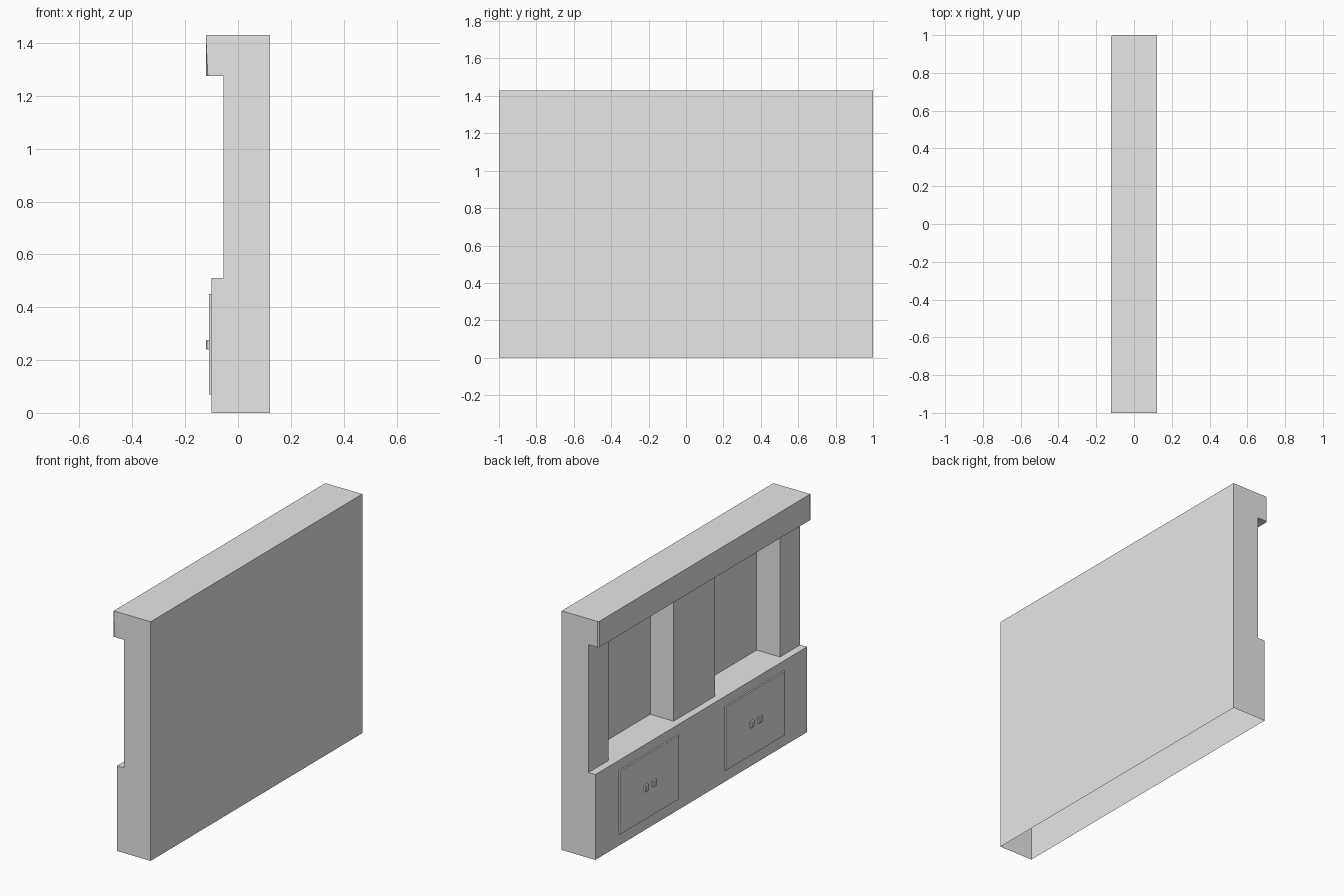
import bpy
import bmesh
from mathutils import Matrix, Vector

old = bpy.data.objects.get("Cube")
if old:
    bpy.data.objects.remove(old, do_unlink=True)

# Single plain grey finish
grey = bpy.data.materials.new("plain grey")
grey.use_nodes = True
colour = (0.8, 0.8, 0.8, 1)
grey.diffuse_color = colour
grey.node_tree.nodes["Principled BSDF"].inputs["Base Color"].default_value = colour

BACK, BASE, POST, HEAD, NICHE = 0.122, -0.10, -0.055, -0.122, 0.10
LEDGE, SOFFIT, TOP = 0.51, 1.275, 1.43


def finish(bm, name):
    bmesh.ops.recalc_face_normals(bm, faces=bm.faces)
    mesh = bpy.data.meshes.new(name)
    bm.to_mesh(mesh)
    bm.free()
    mesh.materials.append(grey)
    obj = bpy.data.objects.new(name, mesh)
    bpy.context.collection.objects.link(obj)
    return obj


def box(name, low, high, bevel=0):
    low, high = Vector(low), Vector(high)
    bm = bmesh.new()
    size = Matrix.Diagonal((*(high - low), 1))
    bmesh.ops.create_cube(bm, size=1, matrix=Matrix.Translation((low + high) / 2) @ size)
    if bevel:
        front = [e for e in bm.edges if all(v.co.x < low.x + 0.001 for v in e.verts)]
        bmesh.ops.bevel(bm, geom=front, offset=bevel, segments=1, affect='EDGES')
    return finish(bm, name)


# Cabinet shell, open underneath
bm = bmesh.new()


def face(points):
    bm.faces.new([bm.verts.new(p) for p in points])


# Plan of the posts and two niches
plan = [(POST, -1)]
for a, b in ((-0.81, -0.195), (0.195, 0.81)):
    plan += [(POST, a), (NICHE, a), (NICHE, b), (POST, b)]
plan.append((POST, 1))

for (x1, y1), (x2, y2) in zip(plan, plan[1:]):
    face([(x1, y1, LEDGE), (x2, y2, LEDGE), (x2, y2, SOFFIT), (x1, y1, SOFFIT)])

# Counter ledge and header underside follow the same plan
for front, z in ((BASE, LEDGE), (HEAD, SOFFIT)):
    face([(x, y, z) for x, y in plan + [(front, 1), (front, -1)]])

# Long walls and top
for (x1, z1), (x2, z2) in (((BASE, 0), (BASE, LEDGE)),
                           ((HEAD, SOFFIT), (HEAD, TOP)),
                           ((HEAD, TOP), (BACK, TOP)),
                           ((BACK, TOP), (BACK, 0))):
    face([(x1, -1, z1), (x2, -1, z2), (x2, 1, z2), (x1, 1, z1)])

# End panels
profile = [(BACK, 0), (BASE, 0), (BASE, LEDGE), (POST, LEDGE),
           (POST, SOFFIT), (HEAD, SOFFIT), (HEAD, TOP), (BACK, TOP)]
for y in (-1, 1):
    face([(x, y, z) for x, z in profile])

bmesh.ops.remove_doubles(bm, verts=bm.verts, dist=0.0001)

# Slightly eased header corners
corners = [e for e in bm.edges
           if all(v.co.x < HEAD + 0.001 for v in e.verts)
           and abs(e.verts[0].co.y - e.verts[1].co.y) < 0.001]
bmesh.ops.bevel(bm, geom=corners, offset=0.008, segments=1, affect='EDGES')
finish(bm, "cabinet_shell")

# Paired doors with knobs
for side, centre in (("front", -0.5), ("back", 0.5)):
    for leaf, s in (("near", -1), ("far", 1)):
        y1, y2 = sorted((centre + s * 0.001, centre + s * 0.279))
        box(f"{side}_{leaf}_door", (-0.109, y1, 0.07), (BASE, y2, 0.45))
        y = centre + s * 0.037
        box(f"{side}_{leaf}_knob", (HEAD, y - 0.015, 0.24),
            (-0.109, y + 0.015, 0.276), bevel=0.004)
